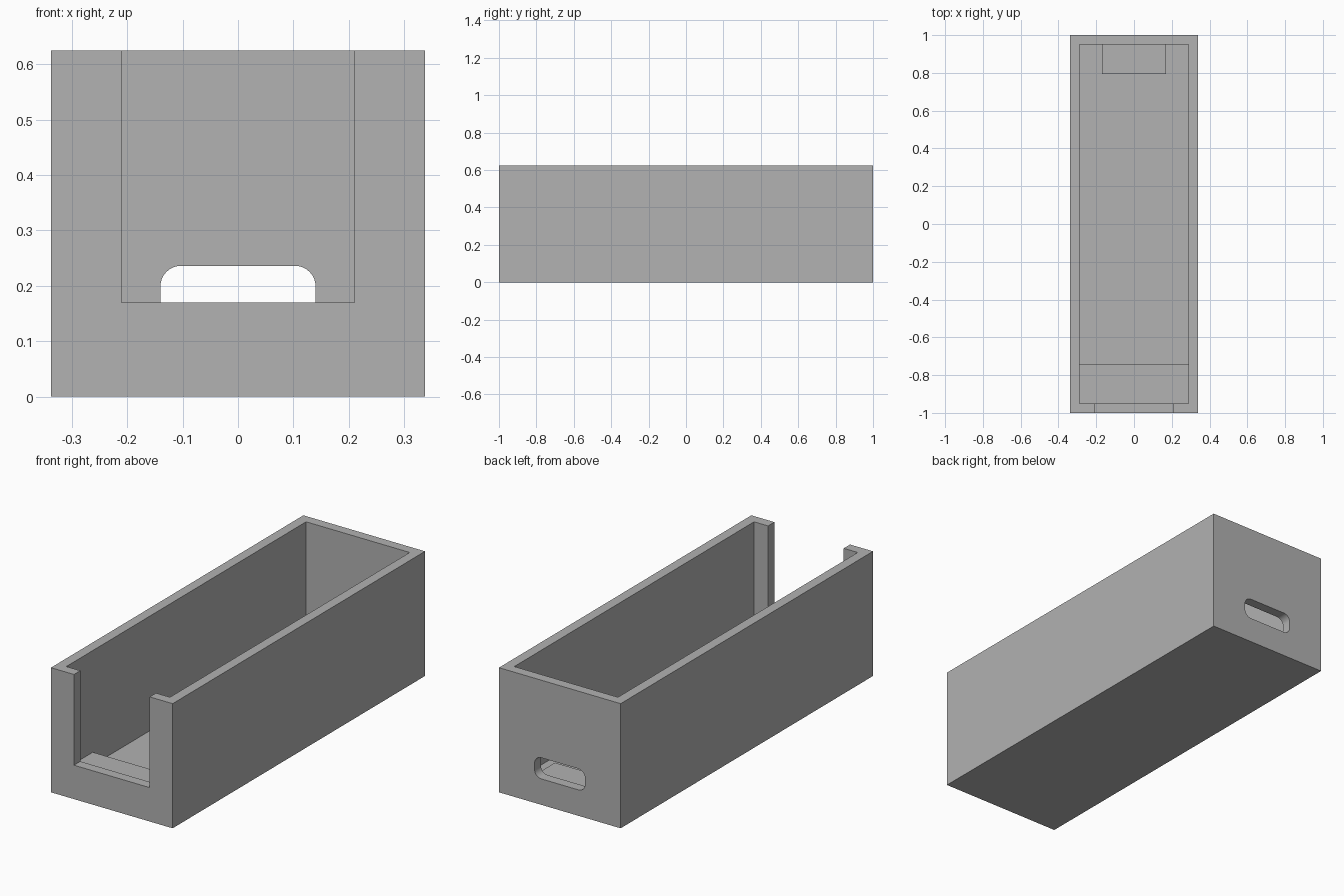
import bpy
import bmesh

cube = bpy.data.objects.get("Cube")
if cube:
    bpy.data.objects.remove(cube, do_unlink=True)

# Overall sizes
HALF_W, HALF_L, HEIGHT = 0.3375, 1.0, 0.625
WALL = 0.05
IN_W, IN_L = HALF_W - WALL, HALF_L - WALL
SUPPORT = 0.115

grey = bpy.data.materials.new("plain_grey")
grey.use_nodes = True
GREY = (0.445, 0.445, 0.445, 1)
grey.diffuse_color = GREY
grey.node_tree.nodes["Principled BSDF"].inputs["Base Color"].default_value = GREY


def box(name, x, y, z, radius=0):
    """Box between (min, max) pairs; radius rounds the edges along y."""
    bm = bmesh.new()
    bmesh.ops.create_cube(bm, size=1)
    for v in bm.verts:
        v.co = [lo + (c + 0.5) * (hi - lo) for c, (lo, hi) in zip(v.co, (x, y, z))]
    if radius:
        along_y = [e for e in bm.edges
                   if abs(e.verts[0].co.y - e.verts[1].co.y) > 0.01]
        bmesh.ops.bevel(bm, geom=along_y, offset=radius, segments=8,
                        profile=0.5, affect='EDGES')
    mesh = bpy.data.meshes.new(name)
    bm.to_mesh(mesh)
    bm.free()
    mesh.materials.append(grey)
    ob = bpy.data.objects.new(name, mesh)
    bpy.context.collection.objects.link(ob)
    return ob


def cut(target, cutter):
    """Subtract the cutter from the target and remove it."""
    mod = target.modifiers.new("cut", 'BOOLEAN')
    mod.operation = 'DIFFERENCE'
    mod.solver = 'EXACT'
    mod.object = cutter
    bpy.context.view_layer.objects.active = target
    bpy.ops.object.modifier_apply(modifier=mod.name)
    bpy.data.objects.remove(cutter, do_unlink=True)


# Open tray with hollow interior
tray = box("tray", (-HALF_W, HALF_W), (-HALF_L, HALF_L), (0, HEIGHT))
cut(tray, box("cavity", (-IN_W, IN_W), (-IN_L, IN_L), (WALL, 1)))

# Wide notch in the front wall
cut(tray, box("front_notch", (-0.21, 0.21), (-1.1, -0.9), (0.17, 1)))

# Rounded slot through the back wall
cut(tray, box("back_slot", (-0.14, 0.14), (0.9, 1.1), (0.13, 0.236), 0.037))

# Raised supports on the floor, sunk slightly into the walls
SINK = 0.02
box("front_support", (-IN_W - SINK, IN_W + SINK), (-IN_L - SINK, -0.74),
    (WALL - SINK, SUPPORT))
box("back_support", (-0.17, 0.17), (0.795, IN_L + SINK), (WALL - SINK, SUPPORT))

# Smooth the slot corners while keeping box edges sharp
bpy.ops.object.select_all(action='DESELECT')
tray.select_set(True)
bpy.context.view_layer.objects.active = tray
bpy.ops.object.shade_smooth_by_angle()
